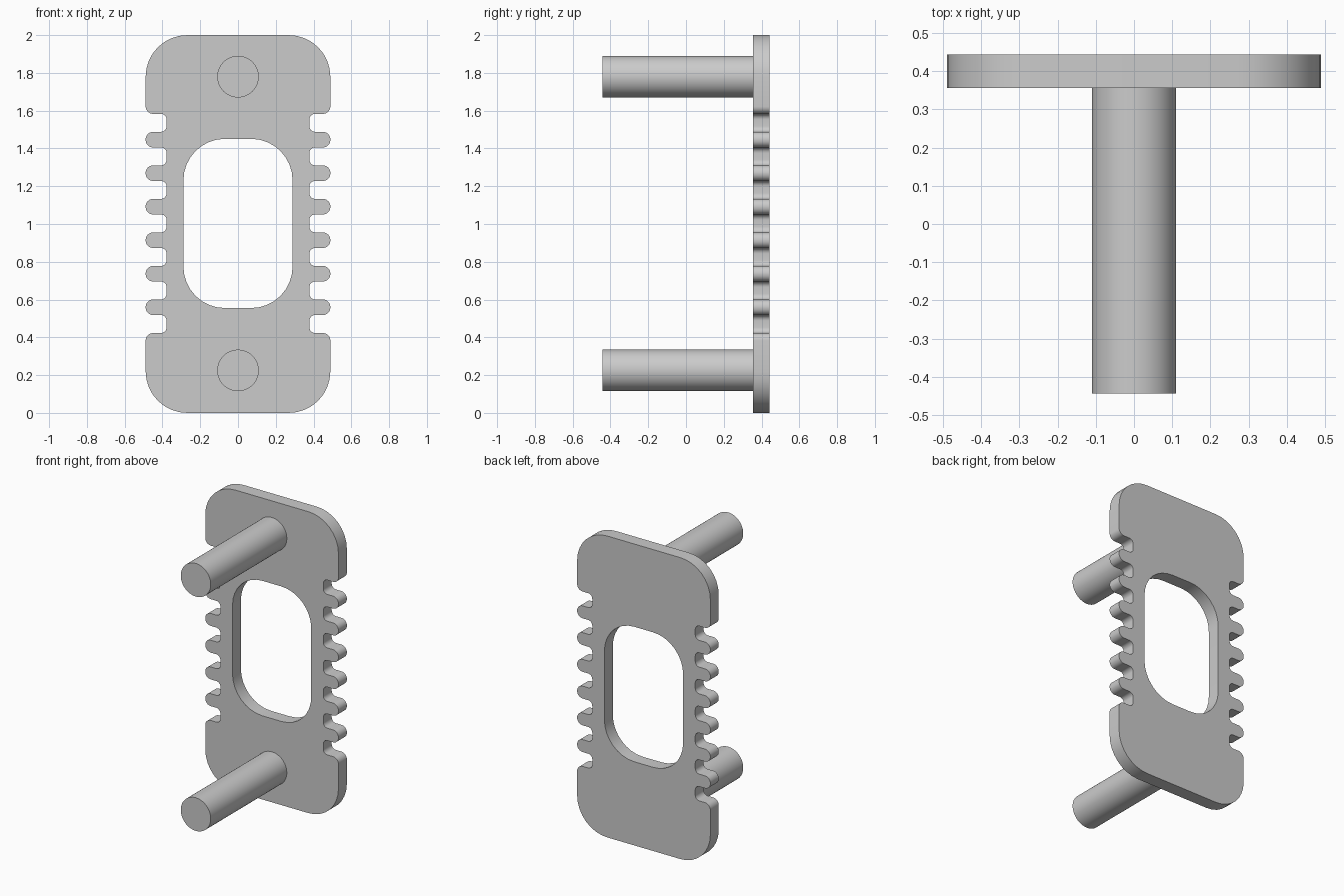
import bpy, bmesh, math
from mathutils import Vector

if "Cube" in bpy.data.objects:
    bpy.data.objects.remove(bpy.data.objects["Cube"], do_unlink=True)

FRONT, BACK = 0.355, 0.443      # plate faces along y
HALF_W, MID = 0.489, 1.003      # plate half width, centre height of the features
PITCH, GAP, NOTCH_X = 0.1775, 0.095, 0.378

grey = bpy.data.materials.new("matte_grey")
grey.use_nodes = True
grey.diffuse_color = (0.6, 0.6, 0.6, 1)
grey.node_tree.nodes["Principled BSDF"].inputs["Base Color"].default_value = (0.6, 0.6, 0.6, 1)


def rounded(corners, segments):
    """Replace each right-angled corner (x, z, radius) with an arc."""
    points = []
    for i, (x, z, r) in enumerate(corners):
        c = Vector((x, z))
        a = (Vector(corners[i - 1][:2]) - c).normalized()
        b = (Vector(corners[(i + 1) % len(corners)][:2]) - c).normalized()
        centre = c + (a + b) * r
        for k in range(segments + 1):
            t = math.pi / 2 * k / segments
            points.append(centre - b * r * math.cos(t) - a * r * math.sin(t))
    return points


def finish(bm, name):
    bmesh.ops.recalc_face_normals(bm, faces=bm.faces)
    mesh = bpy.data.meshes.new(name)
    bm.to_mesh(mesh)
    bm.free()
    mesh.materials.append(grey)
    obj = bpy.data.objects.new(name, mesh)
    bpy.context.collection.objects.link(obj)
    bpy.ops.object.select_all(action="DESELECT")
    obj.select_set(True)
    bpy.context.view_layer.objects.active = obj
    bpy.ops.object.shade_smooth_by_angle(angle=math.radians(35))
    return obj


# Outline of the right edge, from bottom to top, with seven notches
side = [(HALF_W, 0, 0.22)]
for i in range(-3, 4):
    z = MID + i * PITCH
    lo, hi = z - GAP / 2, z + GAP / 2
    side += [(HALF_W, lo, 0.04), (NOTCH_X, lo, 0.03),
             (NOTCH_X, hi, 0.03), (HALF_W, hi, 0.04)]
side.append((HALF_W, 2, 0.22))
outline = side + [(-x, z, r) for x, z, r in reversed(side)]

# Central window
window = [(sx * 0.289, MID + sz * 0.448, 0.22)
          for sx, sz in ((1, -1), (1, 1), (-1, 1), (-1, -1))]

# Plate: fill between outline and window, then thicken backwards
bm = bmesh.new()
for loop in (rounded(outline, 8), rounded(window, 8)):
    verts = [bm.verts.new((p.x, FRONT, p.y)) for p in loop]
    for i, v in enumerate(verts):
        bm.edges.new((verts[i - 1], v))
bmesh.ops.triangle_fill(bm, use_beauty=True, edges=bm.edges[:], normal=(0, -1, 0))
extruded = bmesh.ops.extrude_face_region(bm, geom=bm.faces[:], use_keep_orig=True)
bmesh.ops.translate(bm, vec=(0, BACK - FRONT, 0),
                    verts=[g for g in extruded["geom"] if isinstance(g, bmesh.types.BMVert)])
finish(bm, "notched_plate")

# Two pegs standing out of the front
for name, z in (("upper_peg", 1.78), ("lower_peg", 0.225)):
    bm = bmesh.new()
    bmesh.ops.create_cone(bm, cap_ends=True, segments=48, radius1=0.11, radius2=0.11,
                          depth=FRONT + BACK)
    peg = finish(bm, name)
    peg.rotation_euler.x = math.pi / 2
    peg.location = (0, (FRONT - BACK) / 2, z)
